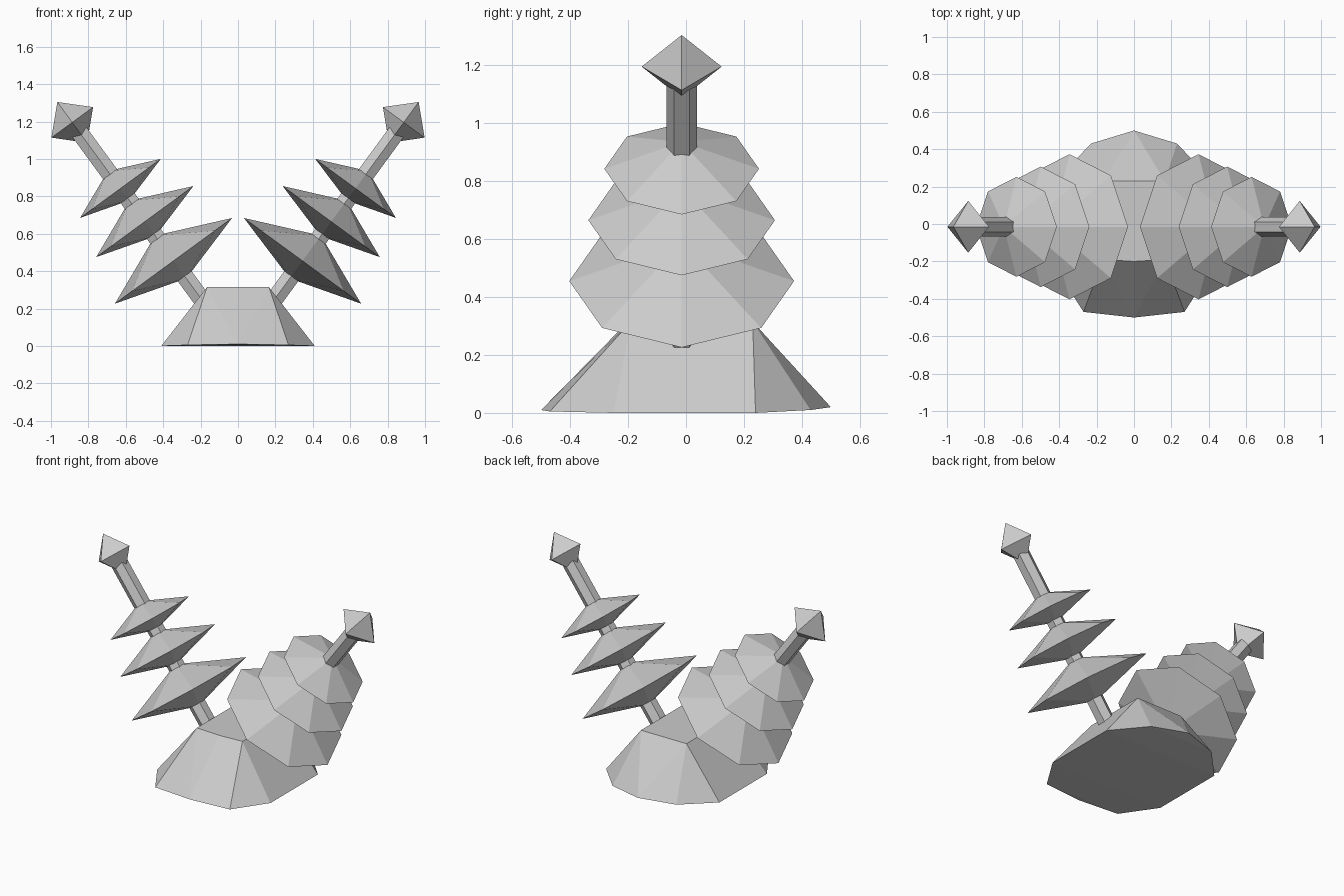
import bpy, bmesh, math
from mathutils import Matrix, Vector

if "Cube" in bpy.data.objects:
    bpy.data.objects.remove(bpy.data.objects["Cube"], do_unlink=True)

grey = bpy.data.materials.new("plain grey")
grey.use_nodes = True
grey.diffuse_color = (0.6, 0.6, 0.6, 1)
grey.node_tree.nodes["Principled BSDF"].inputs["Base Color"].default_value = (0.6, 0.6, 0.6, 1)


def finish(name, bm, matrix=Matrix()):
    bmesh.ops.recalc_face_normals(bm, faces=bm.faces)
    mesh = bpy.data.meshes.new(name)
    bm.to_mesh(mesh)
    bm.free()
    mesh.materials.append(grey)
    obj = bpy.data.objects.new(name, mesh)
    obj.matrix_world = matrix
    bpy.context.collection.objects.link(obj)


def double_cone(name, sides, radius, upper, lower, matrix):
    """Two cones joined at a shared rim, pointing along local z."""
    bm = bmesh.new()
    for top, bottom, low, high in ((0, radius, 0, upper), (radius, 0, -lower, 0)):
        bmesh.ops.create_cone(bm, segments=sides, radius1=bottom, radius2=top, depth=high - low,
                              matrix=Matrix.Translation((0, 0, (low + high) / 2)))
    bmesh.ops.remove_doubles(bm, verts=bm.verts, dist=0.001)
    finish(name, bm, matrix)


# Base: ten-sided foot tapering to a small flat top
bm = bmesh.new()
for y, z in ((-0.5, 0.01), (0.5, 0.02), (-0.2, 0.315)):
    bm.verts.new((0, y, z))
for x, y, z in ((0.27, -0.47, 0.005), (0.41, -0.25, 0), (0.41, 0.24, 0), (0.23, 0.43, 0.01),
                (0.165, -0.19, 0.315), (0.165, 0.23, 0.315)):
    for side in (1, -1):
        bm.verts.new((side * x, y, z))
bmesh.ops.convex_hull(bm, input=bm.verts)
bmesh.ops.dissolve_limit(bm, angle_limit=math.radians(1), verts=bm.verts, edges=bm.edges)
finish("base", bm)

# Two leaning arms, each with three discs and a pointed tip
axis = Vector((0.59, 0, 0.807)).normalized()
middle = Vector((0.345, -0.015, 0.455))       # centre of the lowest disc
tilt = math.atan2(axis.x, axis.z)
discs = (("lower", 0, 0.388), ("middle", 0.26, 0.322), ("upper", 0.48, 0.267))

for label, side in (("left", 1), ("right", -1)):
    def place(distance):
        p = middle + axis * distance
        return Matrix.Translation((side * p.x, p.y, p.z)) @ Matrix.Rotation(side * tilt, 4, "Y")

    start, end = -0.31, 0.85
    bm = bmesh.new()
    bmesh.ops.create_cone(bm, cap_ends=True, segments=6, radius1=0.053, radius2=0.053, depth=end - start)
    finish(label + "_rod", bm, place((start + end) / 2))

    for level, distance, radius in discs:
        double_cone(f"{label}_{level}_disc", 8, radius, radius * 0.43, radius * 0.3, place(distance))

    double_cone(label + "_tip", 4, 0.138, 0.135, 0.135, place(0.917))
